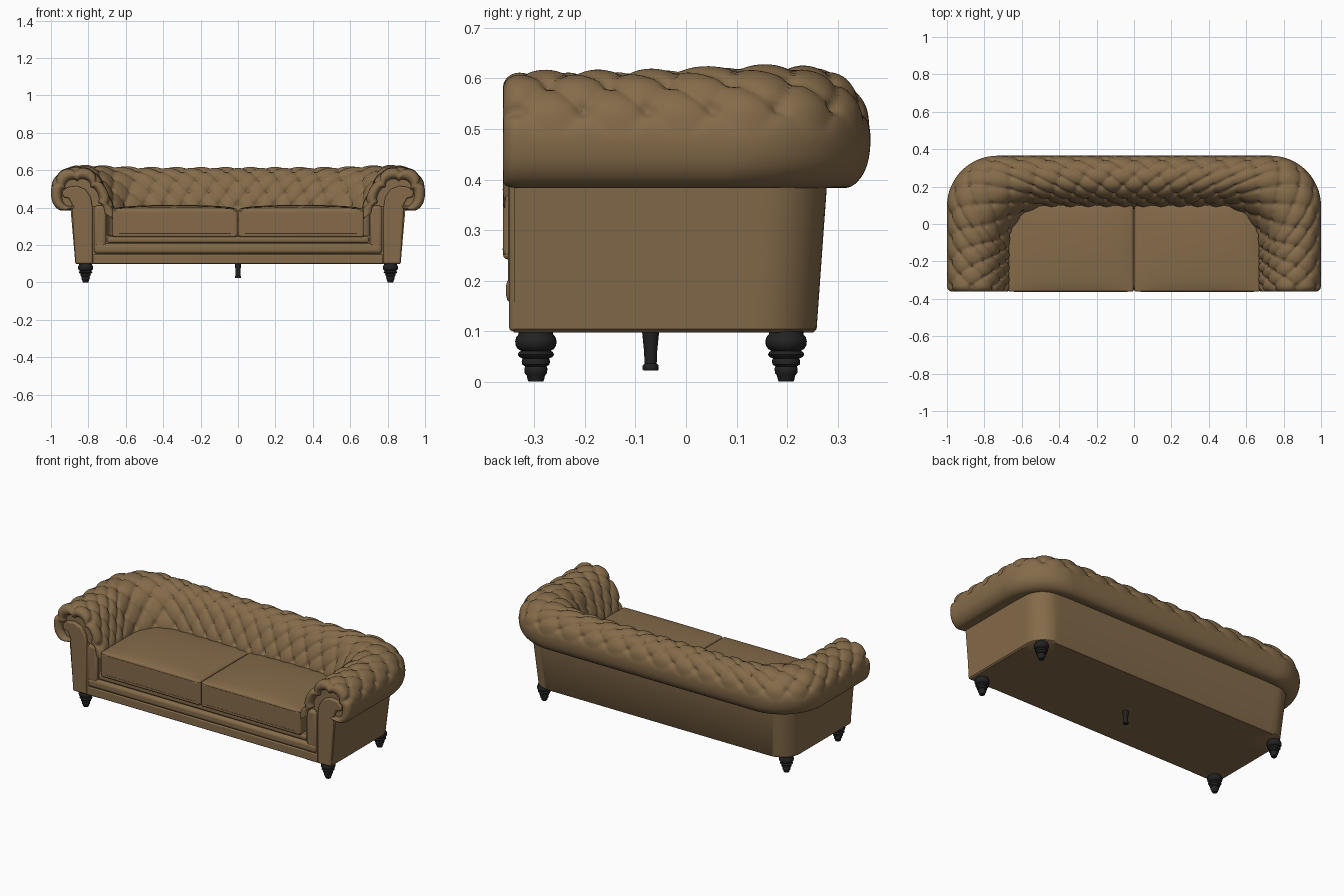
import bpy, bmesh, math
from mathutils import Vector

if "Cube" in bpy.data.objects:
    bpy.data.objects.remove(bpy.data.objects["Cube"])


def material(name, rgb):
    m = bpy.data.materials.new(name)
    m.diffuse_color = (*rgb, 1)
    m.use_nodes = True
    m.node_tree.nodes["Principled BSDF"].inputs["Base Color"].default_value = m.diffuse_color
    return m


LEATHER = material("brown leather", (0.235, 0.148, 0.068))
BLACK = material("black wood", (0.016, 0.016, 0.016))


def finish(bm, name, mat, angle=40, bevel=0, segments=3):
    bmesh.ops.recalc_face_normals(bm, faces=bm.faces)
    me = bpy.data.meshes.new(name)
    bm.to_mesh(me)
    bm.free()
    ob = bpy.data.objects.new(name, me)
    bpy.context.collection.objects.link(ob)
    me.materials.append(mat)
    if bevel:
        b = ob.modifiers.new("soft edges", 'BEVEL')
        b.width, b.segments, b.limit_method = bevel, segments, 'ANGLE'
    bpy.ops.object.select_all(action='DESELECT')
    ob.select_set(True)
    bpy.context.view_layer.objects.active = ob
    bpy.ops.object.shade_smooth_by_angle(angle=math.radians(angle))
    return ob


def box(name, x0, x1, y0, y1, z0, z1, bevel=0.01, cuts=0, crown=0):
    bm = bmesh.new()
    bmesh.ops.create_cube(bm, size=1)
    if cuts:
        bmesh.ops.subdivide_edges(bm, edges=bm.edges[:], cuts=cuts, use_grid_fill=True)
    for v in bm.verts:
        px, py, pz = v.co * 2
        puff = (1 - px ** 2) * (1 - py ** 2)
        v.co = ((x0 + x1) / 2 + px * (x1 - x0) / 2, (y0 + y1) / 2 + py * (y1 - y0) / 2,
                (z0 + z1) / 2 + pz * (z1 - z0) / 2 + crown * math.sqrt(max(puff, 0)) * (pz > 0.99))
    return finish(bm, name, LEATHER, bevel=bevel)


def u_path(t, s, z, radius, front):
    """Point on the U-shaped plan: t from -1 to 1 along it, s inward from the rim."""
    a, X, Y = abs(t), 1 - s, 0.365 - 0.82 * s
    t1, t2 = 0.43, 0.70
    if a < t1:
        x, y = (X - radius) * a / t1, Y
    elif a < t2:
        g = (a - t1) / (t2 - t1) * math.pi / 2
        x, y = X - radius + radius * math.sin(g), Y - radius + radius * math.cos(g)
    else:
        x, y = X, (Y - radius) + (front - Y + radius) * (a - t2) / (1 - t2)
    return Vector((math.copysign(x, t), y, z))


def skin(bm, rows, closed=False):
    rings = [[bm.verts.new(p) for p in r] for r in rows]
    n = len(rings[0])
    for r, q in zip(rings, rings[1:]):
        for j in range(n if closed else n - 1):
            k = (j + 1) % n
            bm.faces.new((r[j], r[k], q[k], q[j]))
    bm.faces.new(rings[0])
    bm.faces.new(rings[-1])


# Outer shell of the base, tapering downwards, wrapped around back and arms
shell = [(0.138, 0.097), (0.13, 0.104), (0.105, 0.39), (0.14, 0.42), (0.30, 0.40), (0.30, 0.097)]
bm = bmesh.new()
skin(bm, [[u_path(-1 + i / 50, s, z, 0.12 if s < 0.2 else 0.06, -0.34) for s, z in shell]
          for i in range(101)], closed=True)
finish(bm, "base_shell", LEATHER)

# Tufted roll: smooth cross-section resampled by length
section = [(0.11, 0.388), (0.05, 0.385), (0.012, 0.42), (0.0, 0.48), (0.012, 0.545), (0.06, 0.597),
           (0.13, 0.617), (0.20, 0.606), (0.255, 0.565), (0.295, 0.50), (0.33, 0.42), (0.35, 0.33)]
pts = [Vector(p) for p in section]
pts = [2 * pts[0] - pts[1]] + pts + [2 * pts[-1] - pts[-2]]
dense = []
for i in range(1, len(pts) - 2):
    a, b, c, d = pts[i - 1:i + 3]
    for k in range(40):
        f = k / 40
        dense.append(0.5 * (2 * b + (c - a) * f + (2 * a - 5 * b + 4 * c - d) * f * f
                            + (3 * b - a - 3 * c + d) * f ** 3))
run = [0]
for p, q in zip(dense, dense[1:]):
    run.append(run[-1] + (q - p).length)
LENGTH = run[-1]
ROW = 0.15
FIRST = next(r for r, p in zip(run, dense) if p.y > 0.54)
NV, NU, BUTTONS = 84, 340, 11


def profile(l):
    f = min(max(l / LENGTH, 0), 1) * 500
    i = min(int(f), 499)
    return even[i].lerp(even[i + 1], f - i)


even, j = [], 0
for i in range(501):
    while j < len(run) - 2 and run[j + 1] < LENGTH * i / 500:
        j += 1
    even.append(dense[j].lerp(dense[j + 1], (LENGTH * i / 500 - run[j]) / (run[j + 1] - run[j])))


def roll_base(t, l):
    s, z = profile(l)
    corner = math.exp(-((abs(t) - 0.58) / 0.15) ** 2)
    z += 0.01 * corner * max(0, (z - 0.4) / 0.2)
    return u_path(t, s, z, 0.27 - 0.2 * s, -0.33)


def roll_point(t, l):
    e = 0.002
    p = roll_base(t, l)
    l0, l1 = max(l - e, 0), min(l + e, LENGTH)
    t0, t1 = max(t - e, -1), min(t + e, 1)
    n = (roll_base(t, l1) - roll_base(t, l0)).cross(roll_base(t1, l) - roll_base(t0, l)).normalized()
    a, b = t * BUTTONS, (l - FIRST) / ROW
    m = abs(math.sin(math.pi * (a + b)) * math.sin(math.pi * (a - b)))
    da = (a + b - round(a + b)) ** 2 + (a - b - round(a - b)) ** 2
    fade = min(max((l - FIRST + 0.06) / 0.06, 0), 1)
    depth = 0.013 * (1 - m ** 0.5) + 0.013 * math.exp(-da / 0.02)
    return p - n * depth * fade, n


rows = [[roll_point(-1 + 2 * i / NU, LENGTH * k / NV)[0] for k in range(NV + 1)] for i in range(NU + 1)]


def lip(row, side):
    """Rounded rim that turns over the front of an arm and dips back to a recess."""
    out = []
    for k in range(1, 13):
        g = math.pi * k / 12
        f = 1 - 0.18 * (1 - math.cos(g))
        out.append([Vector((side * 0.84 + (p.x - side * 0.84) * f, p.y - 0.032 * math.sin(g),
                            0.45 + (p.z - 0.45) * f)) for p in row])
    return out


rows = lip(rows[0], -1)[::-1] + rows + lip(rows[-1], 1)
bm = bmesh.new()
skin(bm, rows)
finish(bm, "tufted_roll", LEATHER, angle=70)

# Buttons sunk into the tufts
bm = bmesh.new()
for r in range(0, 9):
    l = FIRST + r * ROW / 2
    if l > LENGTH - 0.03:
        break
    for c in range(-BUTTONS, BUTTONS + 1):
        t = (c + 0.5 * (r % 2)) / BUTTONS
        if abs(t) < 0.97:
            p, n = roll_point(t, l)
            made = bmesh.ops.create_uvsphere(bm, u_segments=8, v_segments=6, radius=0.008)
            for v in made["verts"]:
                v.co = p + v.co - n * v.co.dot(n) * 0.5
finish(bm, "buttons", LEATHER, angle=60)

# Seat deck and front rail
box("seat_deck", -0.73, 0.73, -0.335, 0.16, 0.097, 0.25, 0.006)
box("front_rail_lower", -0.775, 0.775, -0.345, -0.30, 0.099, 0.15, 0.006)
box("front_rail_bead", -0.77, 0.77, -0.356, -0.30, 0.153, 0.208, 0.018)
box("front_rail_upper", -0.70, 0.70, -0.347, -0.30, 0.211, 0.245, 0.012)

# Arm fronts: inner bead and scroll-topped panel
panel = [(0.778, 0.1), (0.778, 0.40), (0.787, 0.455), (0.815, 0.497), (0.86, 0.515), (0.91, 0.51),
         (0.94, 0.485), (0.935, 0.455), (0.905, 0.45), (0.888, 0.42), (0.886, 0.38), (0.868, 0.1)]
for side, label in ((-1, "left"), (1, "right")):
    xs = sorted((side * 0.703, side * 0.772))
    box(label + "_arm_bead", *xs, -0.352, -0.30, 0.165, 0.41, 0.018)
    bm = bmesh.new()
    skin(bm, [[(side * x, y, z) for x, z in panel] for y in (-0.30, -0.35)], closed=True)
    finish(bm, label + "_arm_panel", LEATHER, bevel=0.008)

# Seat cushions with piping
for side, label in ((-1, "left"), (1, "right")):
    x0, x1 = sorted((side * 0.003, side * 0.672))
    box(label + "_cushion", x0, x1, -0.362, 0.13, 0.242, 0.392, 0.028, cuts=15, crown=0.022)
    for z in (0.262, 0.380):
        cu = bpy.data.curves.new(label + "_piping", 'CURVE')
        cu.dimensions, cu.bevel_depth, cu.bevel_resolution = '3D', 0.004, 2
        sp = cu.splines.new('POLY')
        i, r = 0.006, 0.03
        loop = [(cx + r * math.cos(g), cy + r * math.sin(g), z, 1)
                for cx, cy, q in ((x1 - i - r, 0.12 - r, 0), (x0 + i + r, 0.12 - r, 1),
                                  (x0 + i + r, -0.359 + r, 2), (x1 - i - r, -0.359 + r, 3))
                for g in [math.pi / 2 * (q + k / 5) for k in range(6)]]
        sp.points.add(len(loop) - 1)
        for pt, co in zip(sp.points, loop):
            pt.co = co
        sp.use_cyclic_u = True
        cu.materials.append(LEATHER)
        bpy.context.collection.objects.link(bpy.data.objects.new(label + "_piping", cu))


# Turned legs
def turned(name, x, y, shape):
    bm = bmesh.new()
    ring = [2 * math.pi * k / 28 for k in range(28)]
    skin(bm, [[(x + r * math.cos(g), y + r * math.sin(g), z) for g in ring] for r, z in shape], closed=True)
    finish(bm, name, BLACK, angle=45)


leg = [(0.014, 0), (0.016, 0.003), (0.018, 0.012), (0.022, 0.017), (0.023, 0.026), (0.021, 0.03),
       (0.027, 0.034), (0.028, 0.041), (0.026, 0.046), (0.033, 0.049), (0.036, 0.054), (0.033, 0.059),
       (0.029, 0.061), (0.036, 0.065), (0.040, 0.072), (0.041, 0.080), (0.039, 0.088), (0.034, 0.094),
       (0.034, 0.10)]
for x, a in ((-0.815, "left"), (0.815, "right")):
    for y, b in ((-0.297, "front"), (0.198, "back")):
        turned(f"{b}_{a}_leg", x, y, leg)
turned("centre_leg", 0, -0.07, [(0.014, 0.022), (0.016, 0.025), (0.016, 0.032), (0.012, 0.036),
                                (0.013, 0.06), (0.016, 0.09), (0.017, 0.10)])
